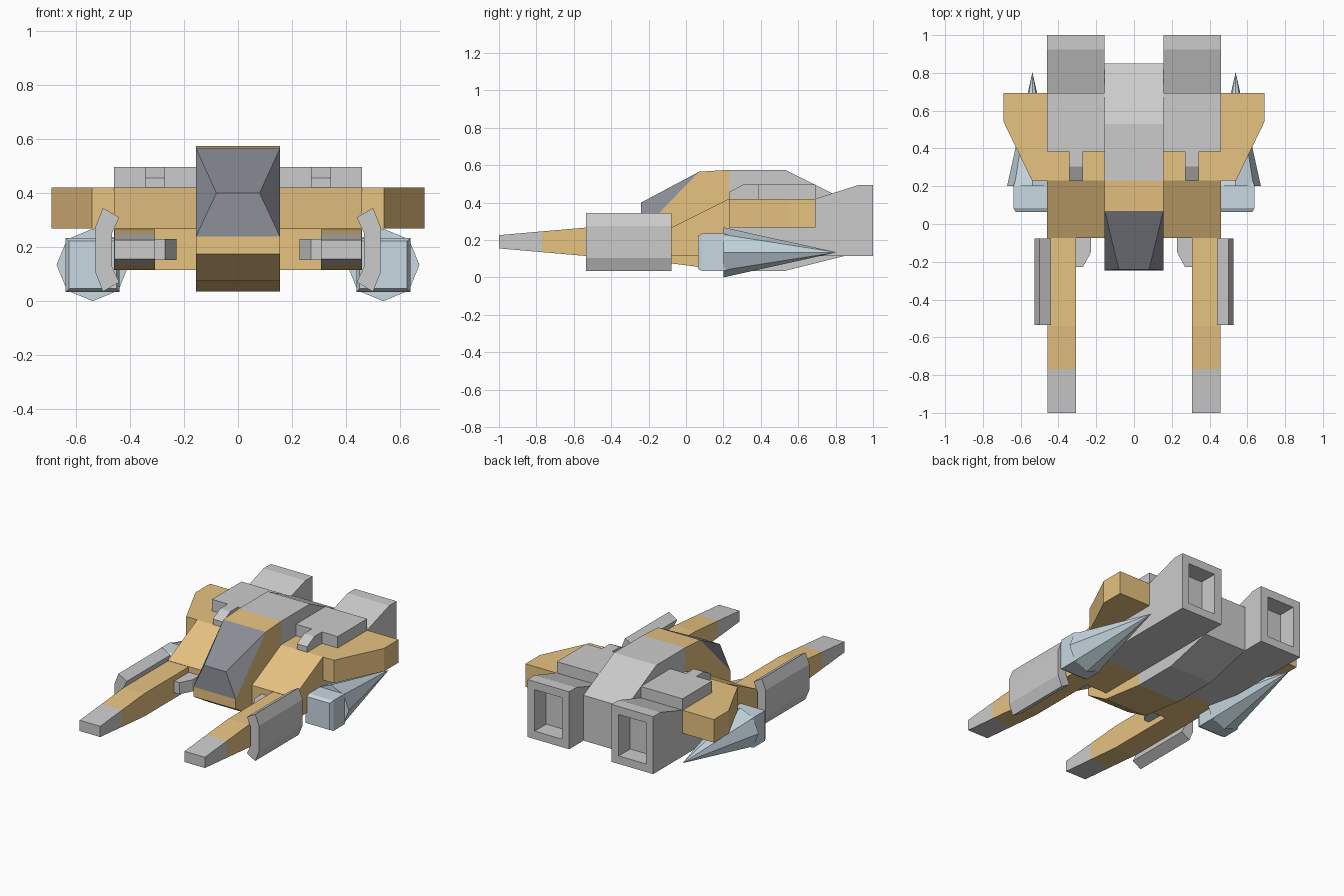
import bpy, bmesh, math
from mathutils import Matrix, Vector

if "Cube" in bpy.data.objects:
    bpy.data.objects.remove(bpy.data.objects["Cube"])


def material(name, rgb):
    m = bpy.data.materials.new(name)
    m.diffuse_color = (*rgb, 1)
    m.use_nodes = True
    m.node_tree.nodes["Principled BSDF"].inputs["Base Color"].default_value = m.diffuse_color
    return m


TAN = material("tan_paint", (0.8, 0.54, 0.22))
DARK = material("dark_glass", (0.26, 0.27, 0.31))
BLUE = material("pale_blue_metal", (0.58, 0.69, 0.76))


def finish(name, bm, mat=None, mirror=True):
    bmesh.ops.recalc_face_normals(bm, faces=bm.faces)
    me = bpy.data.meshes.new(name)
    bm.to_mesh(me)
    bm.free()
    ob = bpy.data.objects.new(name, me)
    bpy.context.collection.objects.link(ob)
    if mat:
        me.materials.append(mat)
    if mirror:
        mod = ob.modifiers.new("mirror", 'MIRROR')
        mod.use_mirror_merge = False
    return ob


def prism(pts, axis, a, b):
    """Extrude a 2D profile along an axis: x takes (y,z), y takes (x,z), z takes (x,y)."""
    place = {'x': lambda p, t: (t, p[0], p[1]),
             'y': lambda p, t: (p[0], t, p[1]),
             'z': lambda p, t: (p[0], p[1], t)}[axis]
    bm = bmesh.new()
    f = bm.faces.new([bm.verts.new(place(p, a)) for p in pts])
    ext = bmesh.ops.extrude_face_region(bm, geom=[f], use_keep_orig=True)
    delta = Vector(place((0, 0), b - a))
    bmesh.ops.translate(bm, vec=delta, verts=[v for v in ext['geom'] if isinstance(v, bmesh.types.BMVert)])
    return bm


def hull(points):
    bm = bmesh.new()
    for p in points:
        bm.verts.new(p)
    bmesh.ops.convex_hull(bm, input=bm.verts[:])
    bmesh.ops.dissolve_limit(bm, angle_limit=0.01, verts=bm.verts[:], edges=bm.edges[:])
    return bm


# Central fuselage: painted nose, bare rear, dark canopy
W = 0.155
nose = [(-.245, .24), (-.245, .175), (-.08, .075), (.23, .035), (.23, .575), (.07, .565)]
finish("fuselage_nose", prism(nose, 'x', -W, W), TAN, False)
rear = [(.23, .035), (.53, .035), (.85, .115), (.85, .415), (.53, .575), (.23, .575)]
finish("fuselage_rear", prism(rear, 'x', -W, W), None, False)
finish("canopy", hull([(s * x, y, z) for s in (-1, 1) for x, y, z in
                       ((W, .07, .565), (.08, -.24, .40), (W, -.245, .24))]), DARK, False)

# Sloped shoulders and swept wings
finish("shoulder", prism([(-.075, .115), (.23, .115), (.23, .42), (-.075, .268)], 'x', W, .46), TAN)
wing = [(W, .23), (.54, .23), (.69, .54), (.69, .693), (W, .693)]
finish("wing", prism(wing, 'z', .268, .42), TAN)

# Engines with a recessed rectangular nozzle
profile = [(.23, .115), (1, .115), (1, .495), (.925, .495), (.69, .42), (.69, .268), (.23, .268)]
bm = prism(profile, 'x', W, .46)
bmesh.ops.recalc_face_normals(bm, faces=bm.faces)
back = max(bm.faces, key=lambda f: f.calc_center_median().y)
bmesh.ops.inset_individual(bm, faces=[back], thickness=0.075)
inner = bmesh.ops.extrude_discrete_faces(bm, faces=[back])['faces'][0]
bmesh.ops.translate(bm, vec=(0, -.12, 0), verts=inner.verts[:])
finish("engine", bm)

# Armour plate on each wing with a small forward prong
finish("top_plate", prism([(.385, .42), (.693, .42), (.693, .496), (.385, .496)], 'x', W, .46))
finish("top_prong", prism([(.23, .42), (.385, .42), (.385, .496), (.305, .496), (.23, .456)], 'x', .27, .345))

# Forward arms with bare tips
arm = [(-.77, .135), (-.54, .115), (-.075, .115), (-.075, .266), (-.54, .266), (-.77, .246)]
finish("arm", prism(arm, 'x', .308, .458), TAN)
finish("arm_tip", prism([(-1, .155), (-.77, .135), (-.77, .246), (-1, .226)], 'x', .308, .458))
fin = [(.31, -.075), (.228, -.075), (.228, -.15), (.27, -.228), (.31, -.228)]
finish("inner_fin", prism(fin, 'z', .153, .23))

# Bent guard plate outside each arm
half = [(.44, .12), (.5, .155), (.528, .085)]
guard = [(x, .19 + z) for x, z in half] + [(x, .19 - z) for x, z in reversed(half)]
guard += [(.467, .19 - .06), (.467, .19 + .06)]
finish("arm_guard", prism(guard, 'y', -.535, -.078))

# Under-wing pods: box-like front and long eight-sided tail cone
CX, CZ = .538, .134
finish("pod_front", hull([(CX + sx * h, y, CZ + sz * h) for sx in (-1, 1) for sz in (-1, 1)
                          for h, y in ((.088, .063), (.1, .085), (.1, .2), (.06, .32))]), BLUE)
bm = bmesh.new()
bmesh.ops.create_cone(bm, cap_ends=True, segments=8, radius1=.134, radius2=0, depth=.605,
                      matrix=Matrix.Translation((CX, .2 + .3025, CZ)) @ Matrix.Rotation(-math.pi / 2, 4, 'X'))
bmesh.ops.remove_doubles(bm, verts=bm.verts[:], dist=1e-4)
finish("pod_cone", bm, BLUE)
